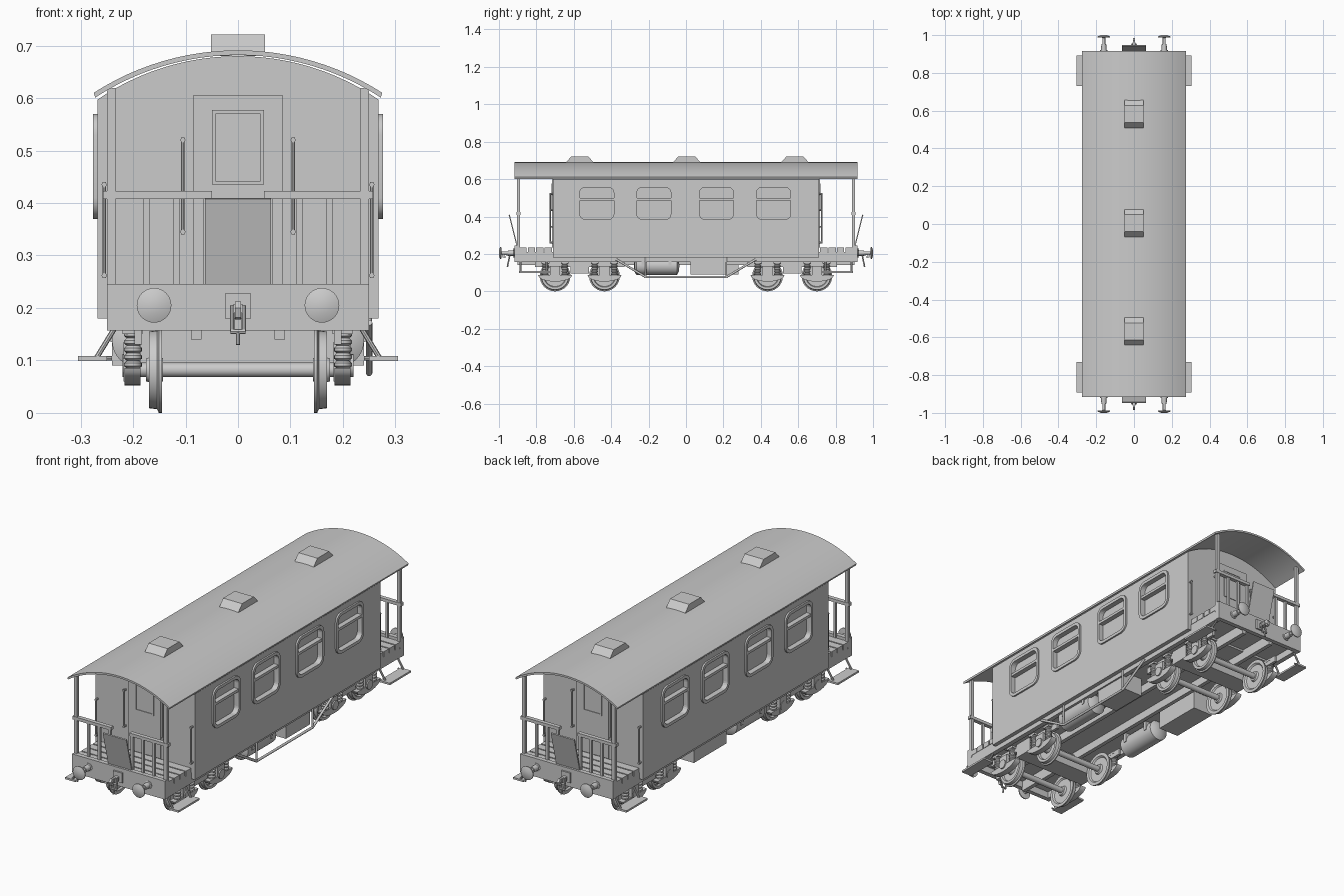
import bpy, bmesh, math
from mathutils import Vector

if "Cube" in bpy.data.objects:
    bpy.data.objects.remove(bpy.data.objects["Cube"])


def finish(name, bm, smooth=False):
    bmesh.ops.recalc_face_normals(bm, faces=bm.faces)
    me = bpy.data.meshes.new(name)
    bm.to_mesh(me)
    bm.free()
    ob = bpy.data.objects.new(name, me)
    bpy.context.collection.objects.link(ob)
    if smooth:
        bpy.ops.object.select_all(action='DESELECT')
        ob.select_set(True)
        bpy.context.view_layer.objects.active = ob
        bpy.ops.object.shade_smooth_by_angle(angle=math.radians(35))
    return ob


def prism(name, pts, axis, a, b, smooth=False):
    """Extrude a 2D profile along an axis: X uses (y,z), Y uses (x,z)."""
    def at(p, t):
        return (t, p[0], p[1]) if axis == 'X' else (p[0], t, p[1])
    bm = bmesh.new()
    lo = [bm.verts.new(at(p, a)) for p in pts]
    hi = [bm.verts.new(at(p, b)) for p in pts]
    bm.faces.new(lo)
    bm.faces.new(hi)
    for i in range(len(pts)):
        j = (i + 1) % len(pts)
        bm.faces.new((lo[i], lo[j], hi[j], hi[i]))
    return finish(name, bm, smooth)


def box(name, x0, x1, y0, y1, z0, z1):
    return prism(name, [(x0, z0), (x1, z0), (x1, z1), (x0, z1)], 'Y', y0, y1)


def rod(name, p0, p1, r, n=12, r2=None):
    p0, p1 = Vector(p0), Vector(p1)
    d = p1 - p0
    bm = bmesh.new()
    bmesh.ops.create_cone(bm, cap_ends=True, segments=n, radius1=r,
                          radius2=r if r2 is None else r2, depth=d.length)
    q = d.to_track_quat('Z', 'Y').to_matrix().to_4x4()
    bm.transform(q)
    bmesh.ops.translate(bm, verts=bm.verts, vec=(p0 + p1) / 2)
    return finish(name, bm, True)


def lathe(name, prof, origin, axis, n=32):
    """Revolve (distance along axis, radius) points about an axis."""
    bm = bmesh.new()
    rot = Vector((0, 0, 1)).rotation_difference(Vector(axis))
    vs = [bm.verts.new((r, 0, t)) for t, r in prof]
    es = [bm.edges.new((vs[i], vs[i + 1])) for i in range(len(vs) - 1)]
    bmesh.ops.spin(bm, geom=vs + es, cent=(0, 0, 0), axis=(0, 0, 1),
                   angle=2 * math.pi, steps=n, use_duplicate=False)
    bmesh.ops.remove_doubles(bm, verts=bm.verts, dist=1e-5)
    bm.transform(rot.to_matrix().to_4x4())
    bmesh.ops.translate(bm, verts=bm.verts, vec=origin)
    return finish(name, bm, True)


def arc(half, z_edge, z_top, n=24):
    s = z_top - z_edge
    r = (half * half + s * s) / (2 * s)
    a = math.asin(half / r)
    return [(r * math.sin(a - 2 * a * i / n), z_top - r + r * math.cos(a - 2 * a * i / n))
            for i in range(n + 1)]


def rounded(cy, cz, w, h, r, n=5):
    pts = []
    for k, (sy, sz) in enumerate([(1, 1), (-1, 1), (-1, -1), (1, -1)]):
        for i in range(n + 1):
            t = math.pi / 2 * (k + i / n)
            pts.append((cy + sy * (w / 2 - r) + r * math.cos(t),
                        cz + sz * (h / 2 - r) + r * math.sin(t)))
    return pts


def ring(name, outer, inner, a, b):
    bm = bmesh.new()
    n = len(outer)
    loops = [[bm.verts.new((x, *p)) for p in pts]
             for pts, x in ((outer, a), (outer, b), (inner, b), (inner, a))]
    for k in range(4):
        A, B = loops[k], loops[(k + 1) % 4]
        for i in range(n):
            j = (i + 1) % n
            bm.faces.new((A[i], A[j], B[j], B[i]))
    return finish(name, bm, True)


# Body shell with arched top
body = prism('carriage_body', [(-0.268, 0.18), (0.268, 0.18)] + arc(0.268, 0.597, 0.68),
             'Y', -0.712, 0.712, True)

# Windows: recess, frame, transom
for s in (-1, 1):
    for cy in (-0.477, -0.172, 0.163, 0.468):
        inner, outer = rounded(cy, 0.47, 0.182, 0.17, 0.028), rounded(cy, 0.47, 0.21, 0.2, 0.04)
        cut = prism('window_cutter', inner, 'X', s * 0.25, s * 0.3)
        mod = body.modifiers.new('window', 'BOOLEAN')
        mod.object, mod.operation, mod.solver = cut, 'DIFFERENCE', 'EXACT'
        bpy.context.view_layer.objects.active = body
        bpy.ops.object.modifier_apply(modifier=mod.name)
        bpy.data.objects.remove(cut)
        ring('window_frame', outer, inner, s * 0.26, s * 0.276)
        box('window_transom', *sorted((s * 0.25, s * 0.274)), cy - 0.092, cy + 0.092, 0.486, 0.499)

# Roof sheet and vents
top, under = arc(0.275, 0.61, 0.691), arc(0.272, 0.601, 0.682)
prism('roof', top + under[::-1], 'Y', -0.917, 0.917, True)
for cy in (-0.568, 0.004, 0.582):
    prism('roof_vent', [(cy - 0.078, 0.68), (cy + 0.078, 0.68), (cy + 0.072, 0.692),
                        (cy + 0.045, 0.721), (cy - 0.045, 0.721), (cy - 0.072, 0.692)], 'X', -0.051, 0.051)

# Underframe sills, cross members
for s in (-1, 1):
    box('side_sill', *sorted((s * 0.225, s * 0.248)), -0.91, 0.91, 0.157, 0.2)
    box('centre_sill', *sorted((s * 0.07, s * 0.09)), -0.9, 0.9, 0.14, 0.19)
    # Air tanks and equipment boxes
    lathe('air_tank', [(-0.122, 0), (-0.118, 0.032), (-0.108, 0.05), (0.108, 0.05), (0.118, 0.032), (0.122, 0)],
          (s * 0.19, -0.157, 0.137), (0, 1, 0))
    for y in (-0.23, -0.085):
        box('tank_strap', s * 0.19 - 0.053, s * 0.19 + 0.053, y - 0.008, y + 0.008, 0.135, 0.185)
box('battery_box', 0.13, 0.24, 0.025, 0.21, 0.09, 0.185)
box('equipment_box', -0.24, -0.13, 0.03, 0.282, 0.09, 0.185)
# Truss rod
path = [(-0.375, 0.172), (-0.215, 0.076), (0.215, 0.076), (0.375, 0.172)]
for a, b in zip(path, path[1:]):
    rod('truss_rod', (0.25, *a), (0.25, *b), 0.006)
for y in (-0.215, 0.215):
    rod('truss_post', (0.25, y, 0.073), (0.25, y, 0.18), 0.005)

# Bogies
for cb in (-0.568, 0.568):
    box('bogie_bolster', -0.2, 0.2, cb - 0.05, cb + 0.05, 0.095, 0.165)
    for s in (-1, 1):
        box('bogie_side_frame', *sorted((s * 0.183, s * 0.197)), cb - 0.24, cb + 0.24, 0.13, 0.16)
    for cy in (cb - 0.132, cb + 0.132):
        rod('axle', (-0.2, cy, 0.082), (0.2, cy, 0.082), 0.014, 16)
        for s in (-1, 1):
            lathe('wheel', [(0.143, 0), (0.143, 0.022), (0.152, 0.026), (0.152, 0.06), (0.145, 0.066),
                            (0.145, 0.082), (0.151, 0.082), (0.154, 0.075), (0.17, 0.073), (0.17, 0.06),
                            (0.16, 0.056), (0.16, 0.026), (0.175, 0.022), (0.175, 0)],
                  (0, cy, 0.082), (s, 0, 0), 40)
            x = s * 0.2
            # Axle box on a curved spring cradle
            cradle = [(cy + 0.09 * math.cos(t), 0.086 + 0.034 * math.sin(t))
                      for t in [math.pi + math.pi * i / 12 for i in range(13)]]
            prism('spring_cradle', cradle, 'X', x - 0.016, x + 0.014, True)
            box('axle_box', x - 0.018, x + 0.014, cy - 0.027, cy + 0.027, 0.06, 0.135)
            rod('axle_box_cover', (x, cy, 0.09), (x + s * 0.02, cy, 0.09), 0.022, 20)
            for d in (-0.052, 0.052):
                prof = [(0.0, 0)]
                for i in range(5):
                    z = 0.072 * i / 5
                    prof += [(z, 0.012), (z + 0.004, 0.017), (z + 0.010, 0.017), (z + 0.0143, 0.012)]
                lathe('coil_spring', prof + [(0.0715, 0)], (x, cy + d, 0.085), (0, 0, 1), 16)
                box('spring_seat', x - 0.02, x + 0.018, cy + d - 0.021, cy + d + 0.021, 0.15, 0.161)

# Both end platforms
for e in (-1, 1):
    def ebox(name, x0, x1, y0, y1, z0, z1):
        return box(name, x0, x1, *sorted((e * y0, e * y1)), z0, z1)
    ebox('buffer_beam', -0.25, 0.25, 0.895, 0.917, 0.157, 0.246)
    ebox('platform_deck', -0.248, 0.248, 0.71, 0.9, 0.19, 0.21)
    for i in range(4):
        ebox('deck_plank', -0.25, 0.25, 0.717 + 0.045 * i, 0.756 + 0.045 * i, 0.208, 0.234)
    # End door with window
    ebox('end_door', -0.086, 0.086, 0.705, 0.717, 0.235, 0.605)
    for s in (-1, 1):
        ebox('door_window_stile', *sorted((s * 0.043, s * 0.05)), 0.71, 0.72, 0.435, 0.577)
    for z in (0.435, 0.57):
        ebox('door_window_rail', -0.043, 0.043, 0.71, 0.72, z, z + 0.007)
    # Coupling
    ebox('coupler_plate', -0.025, 0.025, 0.91, 0.925, 0.18, 0.228)
    ebox('coupler_shank', -0.009, 0.009, 0.92, 0.96, 0.19, 0.208)
    hook = [(0.945, 0.21), (0.972, 0.212), (0.985, 0.2), (0.98, 0.182), (0.966, 0.178),
            (0.964, 0.186), (0.972, 0.192), (0.96, 0.199), (0.945, 0.192)]
    prism('coupler_hook', [(e * y, z) for y, z in hook], 'X', -0.006, 0.006)
    for s in (-1, 1):
        rod('coupler_link', (s * 0.011, e * 0.94, 0.205), (s * 0.011, e * 0.95, 0.155), 0.004, 8)
    rod('coupler_pin', (-0.014, e * 0.95, 0.155), (0.014, e * 0.95, 0.155), 0.005, 8)
    rod('coupler_handle', (0, e * 0.95, 0.157), (0, e * 0.955, 0.13), 0.004, 8)
    # Tilted gangway plate
    plate = [(0.9, 0.242), (0.906, 0.242), (0.948, 0.408), (0.942, 0.41)]
    prism('gangway_plate', [(e * y, z) for y, z in plate], 'X', -0.063, 0.063)
    for s in (-1, 1):
        def sbox(name, x0, x1, *rest):
            return ebox(name, *sorted((s * x0, s * x1)), *rest)
        # Buffers
        lathe('buffer', [(0.91, 0), (0.91, 0.019), (0.92, 0.019), (0.922, 0.014), (0.953, 0.013),
                         (0.953, 0.008), (0.986, 0.008), (0.988, 0.033), (0.993, 0.033), (1.0, 0.015), (1.0, 0)],
              (s * 0.16, 0, 0.205), (0, e, 0))
        # Roof post and railing
        sbox('roof_post', 0.233, 0.25, 0.887, 0.903, 0.2, 0.619)
        sbox('hand_rail', 0.05, 0.257, 0.885, 0.905, 0.408, 0.423)
        for x in (0.06, 0.117, 0.175):
            sbox('railing_bar', x - 0.006, x + 0.006, 0.889, 0.901, 0.23, 0.41)
        # Grab handles on the end wall
        for x, z0, z1 in ((0.105, 0.34, 0.525), (0.255, 0.257, 0.44)):
            rod('grab_handle', (s * x, e * 0.726, z0), (s * x, e * 0.726, z1), 0.0035, 8)
            for z in (z0 + 0.005, z1 - 0.005):
                rod('handle_foot', (s * x, e * 0.708, z), (s * x, e * 0.73, z), 0.005, 8)
        # Boarding step with hangers
        sbox('step', 0.25, 0.305, 0.73, 0.892, 0.099, 0.108)
        for y in (0.745, 0.885):
            rod('step_hanger', (s * 0.236, e * y, 0.16), (s * 0.272, e * y, 0.101), 0.005, 8)
            rod('step_stay', (s * 0.24, e * y, 0.104), (s * 0.29, e * y, 0.104), 0.004, 8)
